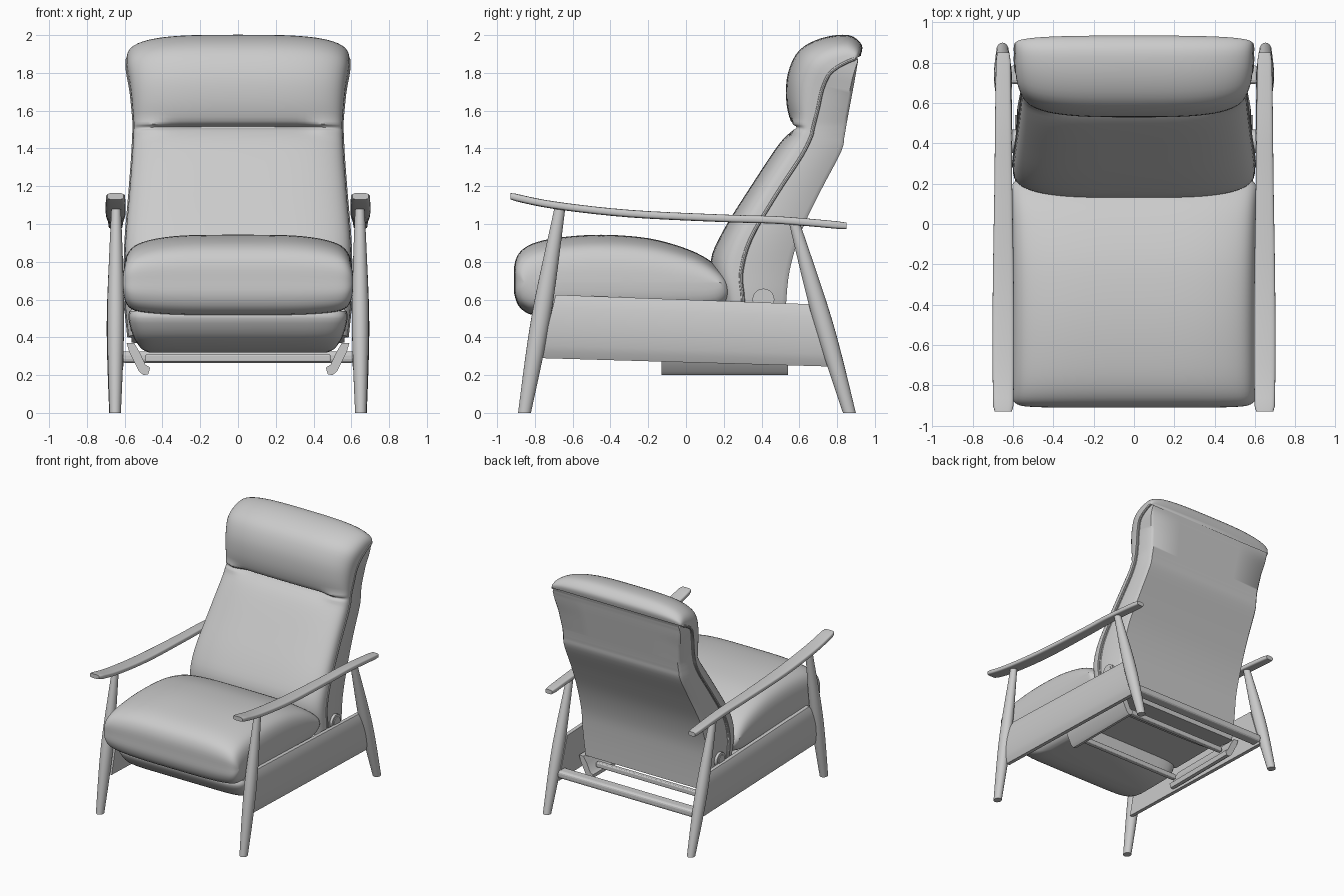
import bpy, bmesh, math
from mathutils import Vector

if "Cube" in bpy.data.objects:
    bpy.data.objects.remove(bpy.data.objects["Cube"])

grey = bpy.data.materials.new("warm_grey")
grey.diffuse_color = (0.6, 0.6, 0.6, 1)
grey.use_nodes = True
grey.node_tree.nodes["Principled BSDF"].inputs["Base Color"].default_value = grey.diffuse_color


def loft(name, rings, smooth=40):
    """Skin closed rings of points and cap both ends."""
    bm = bmesh.new()
    vs = [[bm.verts.new(p) for p in r] for r in rings]
    n = len(vs[0])
    for a, b in zip(vs, vs[1:]):
        for i in range(n):
            j = (i + 1) % n
            bm.faces.new((a[i], a[j], b[j], b[i]))
    bm.faces.new(vs[0][::-1])
    bm.faces.new(vs[-1])
    bmesh.ops.remove_doubles(bm, verts=bm.verts, dist=0.0002)
    bmesh.ops.recalc_face_normals(bm, faces=bm.faces)
    me = bpy.data.meshes.new(name)
    bm.to_mesh(me)
    bm.free()
    ob = bpy.data.objects.new(name, me)
    bpy.context.collection.objects.link(ob)
    me.materials.append(grey)
    bpy.ops.object.select_all(action='DESELECT')
    ob.select_set(True)
    bpy.context.view_layer.objects.active = ob
    bpy.ops.object.shade_smooth_by_angle(angle=math.radians(smooth))
    return ob


def spline(pts, steps, closed=False):
    """Catmull-Rom interpolation of equal-length tuples."""
    n, out = len(pts), []
    get = (lambda i: pts[i % n]) if closed else (lambda i: pts[max(0, min(n - 1, i))])
    for i in range(n if closed else n - 1):
        for k in range(steps):
            t = k / steps
            out.append(tuple(
                0.5 * (2 * b + (c - a) * t + (2 * a - 5 * b + 4 * c - d) * t * t
                       + (3 * b - a - 3 * c + d) * t ** 3)
                for a, b, c, d in zip(get(i - 1), get(i), get(i + 1), get(i + 2))))
    if not closed:
        out.append(tuple(pts[-1]))
    return out


def spow(v, e):
    return math.copysign(abs(v) ** e, v)


def angles(n):
    return [2 * math.pi * k / n for k in range(n)]


def tube(name, path, radii, sides=16):
    """Round rod along a path, with one radius per point."""
    path = [Vector(p) for p in path]
    rings = []
    for i, p in enumerate(path):
        d = (path[min(i + 1, len(path) - 1)] - path[max(i - 1, 0)]).normalized()
        a = d.cross(Vector((0, 0, 1)) if abs(d.x) > 0.9 else Vector((1, 0, 0))).normalized()
        b = d.cross(a)
        rings.append([p + radii[i] * (a * math.cos(t) + b * math.sin(t)) for t in angles(sides)])
    return loft(name, rings)


def box(name, size, loc, bevel=0.012):
    bpy.ops.mesh.primitive_cube_add(size=1, location=loc)
    ob = bpy.context.object
    ob.name = name
    ob.scale = size
    bpy.ops.object.transform_apply(location=False, rotation=False, scale=True)
    m = ob.modifiers.new("bevel", 'BEVEL')
    m.width, m.segments = bevel, 3
    ob.data.materials.append(grey)
    return ob


# Seat cushion: domed side profile, crowned across, with full rounded sides
seat = spline([(-.91, .70), (-.905, .80), (-.86, .87), (-.75, .915), (-.55, .94), (-.35, .94),
               (-.15, .915), (.05, .85), (.17, .77), (.23, .68), (.22, .58), (.1, .53),
               (-.3, .52), (-.75, .515), (-.86, .54), (-.905, .61)], 4, True)
rings = []
for k in range(49):
    u = math.sin(math.pi * (k / 48 - .5))
    r = max(0, 1 - u ** 24) ** .4
    up, down = (1 - .32 * u ** 4) * r, (1 - .2 * u ** 4) * r
    gy = 1 - .02 * u ** 6 - .07 * u ** 30
    rings.append([(.61 * u, -.34 + (y + .34) * gy, .69 + (z - .69) * (up if z > .69 else down))
                  for y, z in seat])
loft("seat_cushion", rings, 60)

# Backrest rows: front y z, side seam y z, rear y z, half width
rows = [(.22, .42, .30, .40, .52, .37, .58), (.16, .62, .30, .60, .53, .58, .60),
        (.13, .80, .29, .74, .55, .76, .60), (.20, .97, .34, .92, .61, .96, .595),
        (.35, 1.21, .48, 1.16, .71, 1.17, .575), (.49, 1.42, .61, 1.36, .82, 1.38, .56),
        (.565, 1.495, .66, 1.46, .838, 1.46, .555), (.60, 1.515, .67, 1.50, .845, 1.50, .553),
        (.555, 1.545, .68, 1.54, .852, 1.54, .553), (.53, 1.66, .70, 1.62, .865, 1.61, .56),
        (.54, 1.80, .72, 1.71, .88, 1.69, .57), (.60, 1.92, .755, 1.79, .893, 1.76, .585),
        (.72, 1.985, .80, 1.83, .90, 1.80, .59), (.86, 2.0, .845, 1.855, .905, 1.83, .59),
        (.93, 1.95, .88, 1.87, .909, 1.85, .59), (.925, 1.89, .895, 1.875, .912, 1.865, .585)]
rows = spline(rows, 4)
rings, seam = [], []
for fy, fz, sy, sz, by, bz, w in rows:
    ring = []
    crease = .035 * math.exp(-((fz - 1.515) / .03) ** 2)
    for k in range(33):
        t = math.pi * k / 32
        u, v = spow(math.cos(t), .6), abs(math.sin(t)) ** .6
        # the crease under the head roll fades out near both sides
        f = fy - crease * max(0, min(1, (abs(u) - .62) / .18))
        ring.append((w * u, sy + (f - sy) * v, sz + (fz - sz) * v))
    for u, v in ((-.975, .05), (-.97, .9), (-.94, 1), (-.5, 1), (0, 1),
                 (.5, 1), (.94, 1), (.97, .9), (.975, .05)):
        ring.append((w * u, sy + (by - sy) * v, sz + (bz - sz) * v))
    rings.append(ring)
    seam.append((w - .004, sy, sz))
loft("backrest", rings, 45)

# Armrest centre line and half width: y, z, w
arm = spline([(-.93, 1.147, .05), (-.7, 1.10, .053), (-.3, 1.055, .052), (.2, 1.03, .044),
              (.5, 1.02, .041), (.85, .99, .036)], 5)

for s, side in ((1, "right"), (-1, "left")):
    tube(side + "_piping", [(s * x, y, z) for x, y, z in seam], [.01] * len(seam), 8)

    # Armrest: flat rounded strip with softened ends
    rings = []
    for i, (y, z, w) in enumerate(arm):
        f = .85 if i in (0, len(arm) - 1) else 1
        rings.append([(s * (.648 + w * f * spow(math.cos(t), .5)), y, z + .02 * f * spow(math.sin(t), .5))
                      for t in angles(24)])
    loft(side + "_armrest", rings)

    # Turned legs, thickest in the middle
    for name, foot, top in (("front", (.65, -.855, 0), (.645, -.665, 1.10)),
                            ("rear", (.652, .865, 0), (.648, .57, 1.02))):
        a, b = Vector(foot), Vector(top)
        rings = []
        for t, r in spline([(0, .034), (.25, .046), (.45, .051), (.65, .046), (1, .028)], 4):
            c = a.lerp(b, t)
            rings.append([(s * (c.x + r * .88 * math.cos(q)), c.y + r * math.sin(q), c.z)
                          for q in angles(20)])
        loft(side + "_" + name + "_leg", rings)

    # Side rail: deep board with a gently bulged outer face
    sec = [(.605, 0), (.605, 1)] + [(.635 + .03 * math.sin(math.pi * k / 10) ** .6, 1 - k / 10)
                                    for k in range(11)]
    loft(side + "_side_rail", [
        [(s * x, -.77 + .08 * v, .29 + .335 * v) for x, v in sec],
        [(s * x, .78 - .11 * v, .245 + .33 * v) for x, v in sec]])

    # Recline pivot
    tube(side + "_pivot", [(s * .57, .41, .60), (s * .606, .41, .60)], [.058, .058], 24)
    tube(side + "_pivot_cap", [(s * .57, .41, .60), (s * .612, .41, .60)], [.04, .04], 24)

    # Mechanism bracket: slanted plate with a hooked foot
    sec = [(.59, .37), (.575, .32), (.525, .22), (.50, .20), (.475, .205), (.465, .24),
           (.49, .255), (.52, .32), (.55, .37)]
    loft(side + "_mechanism_bracket", [[(s * x, y, z) for x, z in sec] for y in (-.13, .54)])

# Rear crossbar between the side rails
box("rear_crossbar", (1.24, .09, .06), (0, .74, .295), .02)

# Padded footrest folded beneath the seat: layers of z, front y, half width
rings = []
for z, y, w in spline([(.54, -.79, .575), (.50, -.80, .58), (.42, -.75, .56), (.37, -.68, .535),
                       (.335, -.58, .505), (.32, -.46, .47)], 3):
    cy, h = (y - .12) / 2, (-.12 - y) / 2
    rings.append([(w * spow(math.cos(t), .25), cy + h * spow(math.sin(t), .25), z)
                  for t in angles(40)])
loft("footrest", rings, 50)

# Seat base and mechanism cross rods
box("seat_base", (1.14, .62, .12), (0, .13, .49))
for i, y in enumerate((-.1, .45)):
    box("mechanism_rod_%d" % (i + 1), (.98, .04, .04), (0, y, .29), .008)
